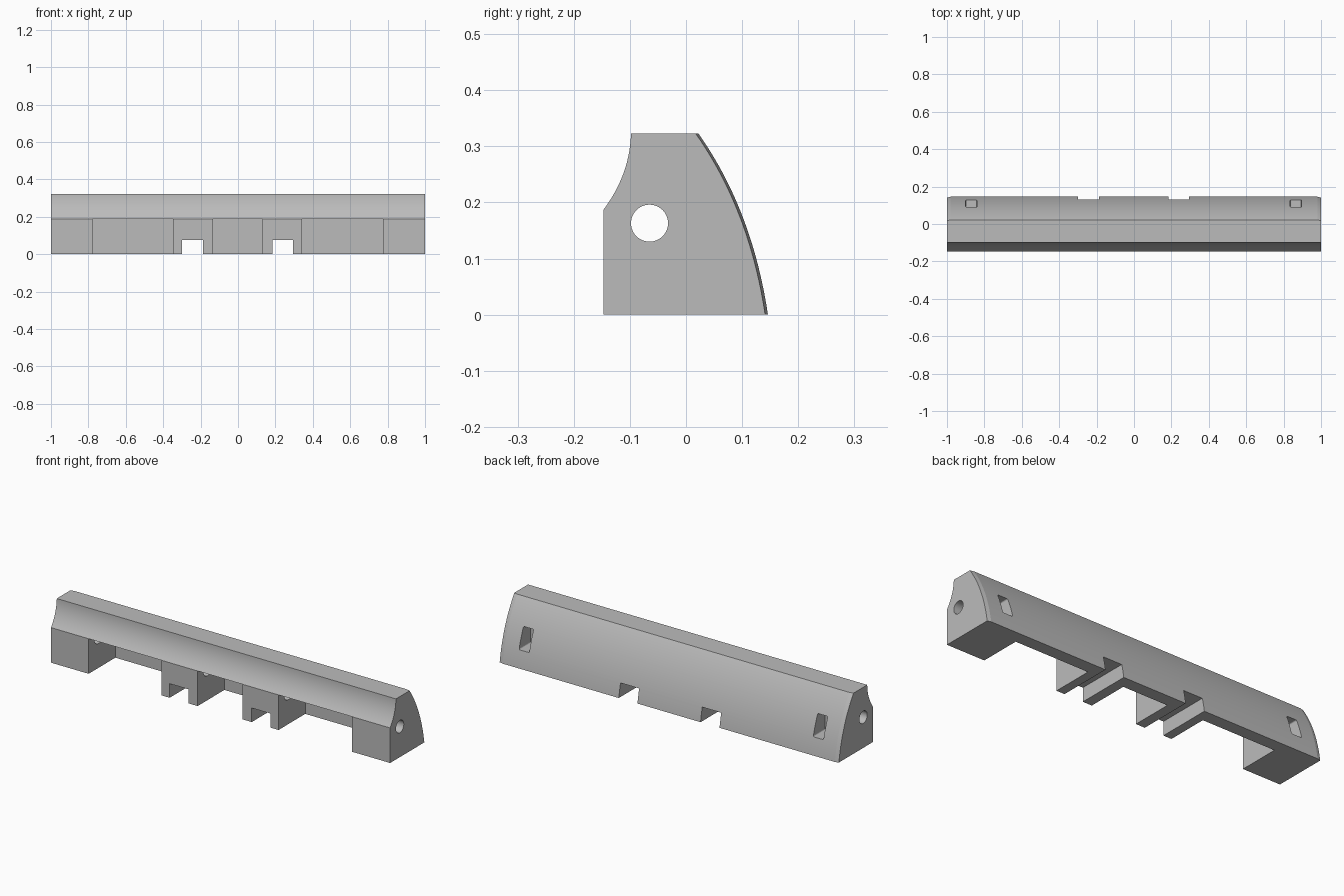
import bpy, bmesh, math
from mathutils import Vector, Matrix

cube = bpy.data.objects.get("Cube")
if cube:
    bpy.data.objects.remove(cube, do_unlink=True)

grey = bpy.data.materials.new("plain grey")
grey.use_nodes = True
grey.diffuse_color = (0.5, 0.5, 0.5, 1)
grey.node_tree.nodes["Principled BSDF"].inputs["Base Color"].default_value = (0.5, 0.5, 0.5, 1)


def curve(a, c, b, n):
    """Points of a quadratic curve from a to b, pulled towards c."""
    a, b, c = Vector(a), Vector(b), Vector(c)
    return [(1 - t) ** 2 * a + 2 * t * (1 - t) * c + t * t * b
            for t in (i / n for i in range(n + 1))]


def make_object(name, bm):
    bmesh.ops.recalc_face_normals(bm, faces=bm.faces)
    mesh = bpy.data.meshes.new(name)
    bm.to_mesh(mesh)
    bm.free()
    mesh.materials.append(grey)
    obj = bpy.data.objects.new(name, mesh)
    bpy.context.collection.objects.link(obj)
    return obj


def profile(shrink):
    """Cross-section (y, z); shrink pulls the curved back inwards."""
    front = curve((-0.147, 0.187), (-0.1, 0.25), (-0.098, 0.323), 14)
    back = curve((0.022 - shrink, 0.323), (0.118 - shrink, 0.187), (0.146 - shrink, 0), 24)
    return [Vector((-0.147, 0))] + front + back


def cut(body, bm):
    cutter = make_object("cutter", bm)
    cutter.hide_render = True
    mod = body.modifiers.new("cut", "BOOLEAN")
    mod.operation = "DIFFERENCE"
    mod.solver = "EXACT"
    mod.object = cutter
    bpy.context.view_layer.objects.active = body
    bpy.ops.object.modifier_apply(modifier=mod.name)
    bpy.data.objects.remove(cutter, do_unlink=True)


def box(x, y, z, corner=0):
    """Box between limits, with optional rounding of the edges along y."""
    bm = bmesh.new()
    bmesh.ops.create_cube(bm, size=1)
    for v in bm.verts:
        v.co = [lo + (c + 0.5) * (hi - lo) for c, (lo, hi) in zip(v.co, (x, y, z))]
    if corner:
        edges = [e for e in bm.edges
                 if abs(e.verts[0].co.y - e.verts[1].co.y) > 0.01]
        bmesh.ops.bevel(bm, geom=edges, offset=corner, segments=3,
                        profile=0.5, affect="EDGES")
    return bm


# Long bar: cross-section lofted along x with slightly eased back corners
bm = bmesh.new()
rings = [[bm.verts.new((x, p.x, p.y)) for p in profile(s)]
         for x, s in ((-1, 0.005), (-0.98, 0), (0.98, 0), (1, 0.005))]
for r, q in zip(rings, rings[1:]):
    for i in range(len(r)):
        j = (i + 1) % len(r)
        bm.faces.new((r[i], r[j], q[j], q[i]))
bm.faces.new(rings[0])
bm.faces.new(rings[-1])
bar = make_object("bar_body", bm)

# Rod hole along the whole length
bm = bmesh.new()
bmesh.ops.create_cone(bm, cap_ends=True, segments=48, radius1=0.033, radius2=0.033, depth=3,
                      matrix=Matrix.Translation((0, -0.065, 0.163))
                      @ Matrix.Rotation(math.pi / 2, 4, "Y"))
cut(bar, bm)

# Front recesses that leave four mounting blocks
for x in ((-0.778, -0.348), (-0.135, 0.13), (0.342, 0.776)):
    cut(bar, box(x, (-0.4, 0.078), (-0.1, 0.187)))

# Square channels under the two middle blocks
for x in ((-0.3, -0.188), (0.184, 0.294)):
    cut(bar, box(x, (-0.4, 0.4), (-0.1, 0.075)))

# Small slots in the curved back
for x in (-0.87, 0.865):
    cut(bar, box((x - 0.03, x + 0.03), (0.03, 0.4), (0.09, 0.2), 0.006))

# Smooth curved surfaces, crisp edges
bpy.ops.object.select_all(action="DESELECT")
bar.select_set(True)
bpy.context.view_layer.objects.active = bar
bpy.ops.object.shade_smooth_by_angle(angle=math.radians(9))
